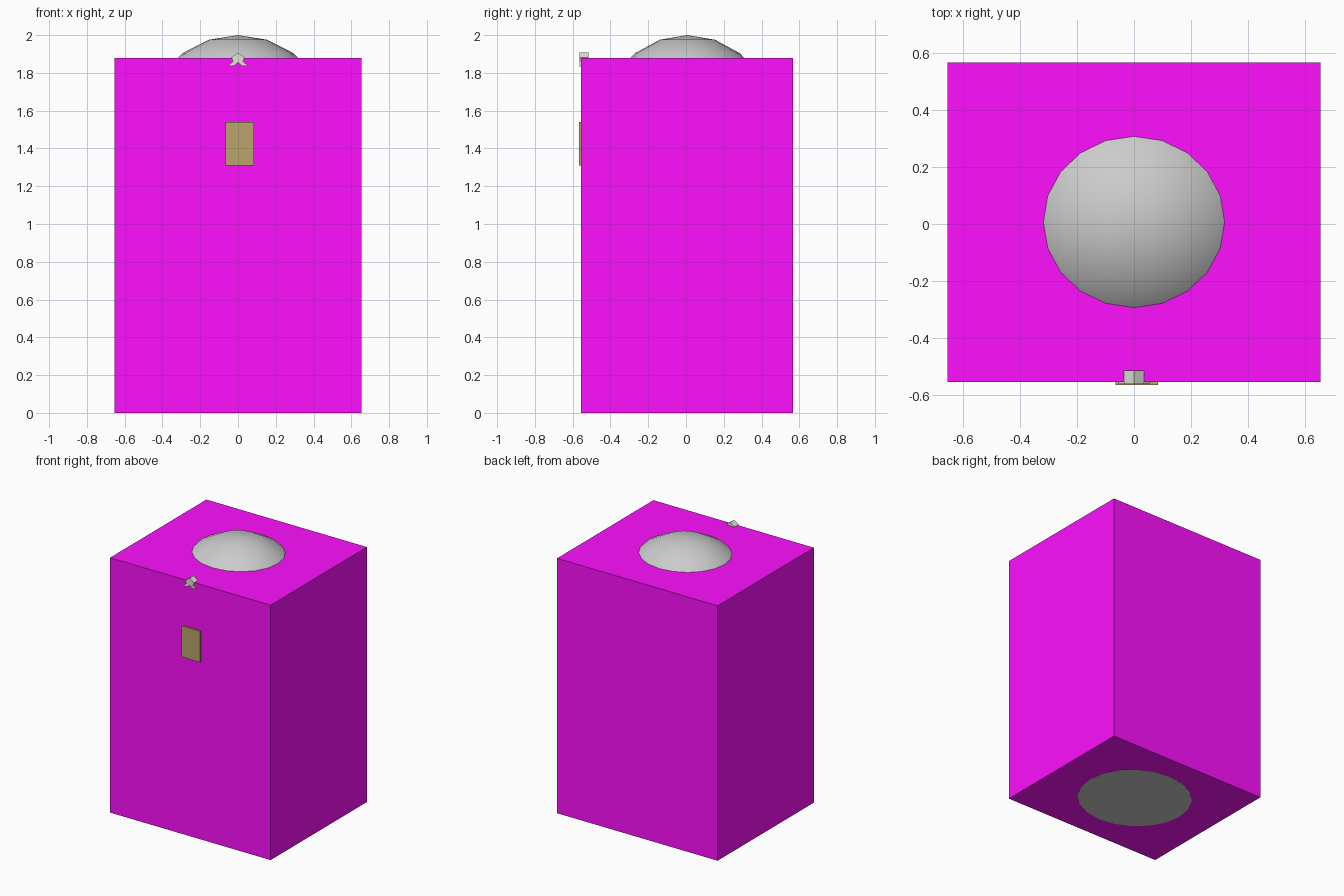
import bpy, bmesh, math

if "Cube" in bpy.data.objects:
    bpy.data.objects.remove(bpy.data.objects["Cube"])


def material(name, rgb):
    m = bpy.data.materials.new(name)
    m.diffuse_color = (*rgb, 1)
    m.use_nodes = True
    m.node_tree.nodes["Principled BSDF"].inputs["Base Color"].default_value = m.diffuse_color
    return m


def finish(name, bm, mat=None):
    bmesh.ops.recalc_face_normals(bm, faces=bm.faces)
    me = bpy.data.meshes.new(name)
    bm.to_mesh(me)
    bm.free()
    ob = bpy.data.objects.new(name, me)
    bpy.context.collection.objects.link(ob)
    if mat:
        me.materials.append(mat)
    return ob


def box(name, x, y, z, mat):
    bm = bmesh.new()
    bmesh.ops.create_cube(bm, size=1)
    for v in bm.verts:
        for i, (lo, hi) in enumerate((x, y, z)):
            v.co[i] = hi if v.co[i] > 0 else lo
    return finish(name, bm, mat)


def prism(name, outline, y0, y1, mat):
    bm = bmesh.new()
    face = bm.faces.new([bm.verts.new((x, y0, z)) for x, z in outline])
    ext = bmesh.ops.extrude_face_region(bm, geom=[face])
    for v in ext["geom"]:
        if isinstance(v, bmesh.types.BMVert):
            v.co.y = y1
    return finish(name, bm, mat)


magenta = material("magenta", (1.0, 0.005, 1.0))
gold = material("gold", (0.5, 0.37, 0.15))
cream = material("cream", (0.75, 0.78, 0.66))

# Outer casing
box("casing", (-0.655, 0.655), (-0.555, 0.567), (0, 1.88), magenta)

# Rounded inner body: domed top shows above the casing, flat base below
SEG = 20
rings = [(0.40, -0.001), (0.47, 0.25), (0.5, 0.6), (0.5, 1.5)]
rings += [(0.5 * math.sin(math.radians(a)), 1.5 + 0.5 * math.cos(math.radians(a)))
          for a in (72, 54, 36, 18)]
bm = bmesh.new()
loops = []
for r, z in rings:
    loops.append([bm.verts.new((r * math.cos(2 * math.pi * i / SEG),
                                0.007 + 0.945 * r * math.sin(2 * math.pi * i / SEG), z))
                  for i in range(SEG)])
for a, b in zip(loops, loops[1:]):
    for i in range(SEG):
        j = (i + 1) % SEG
        bm.faces.new((a[i], a[j], b[j], b[i]))
bm.faces.new(loops[0])
tip = bm.verts.new((0, 0.007, 2.0))
for i in range(SEG):
    bm.faces.new((loops[-1][i], loops[-1][(i + 1) % SEG], tip))
body = finish("inner_body", bm)
bpy.context.view_layer.objects.active = body
body.select_set(True)
bpy.ops.object.shade_smooth_by_angle(angle=math.radians(40))

# Plain front plaque, left blank
box("front_plaque", (-0.065, 0.085), (-0.566, -0.55), (1.31, 1.54), gold)

# Small chevron ornament on the top front edge
half = [(0.035, 1.882), (0.027, 1.862), (0.055, 1.835), (0.018, 1.838)]
outline = [(0, 1.907)] + half + [(0, 1.855)] + [(-x, z) for x, z in reversed(half)]
prism("edge_ornament", outline, -0.563, -0.515, cream)
